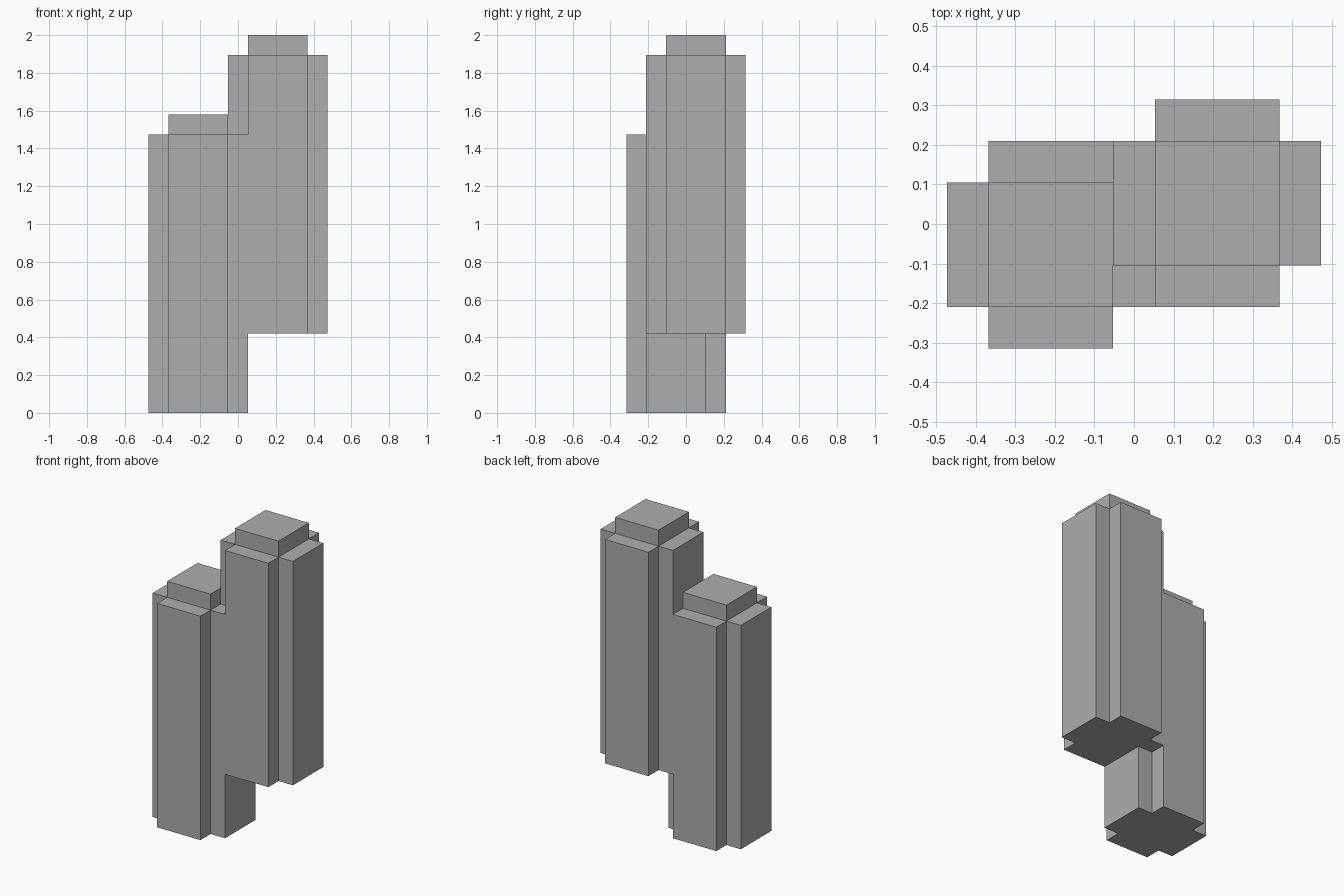
import bpy
import bmesh
from mathutils import Vector

cube = bpy.data.objects.get("Cube")
if cube:
    bpy.data.objects.remove(cube, do_unlink=True)

U = 2 / 19  # block unit: the whole model is 19 units tall

grey = bpy.data.materials.new("plain grey")
grey.use_nodes = True
colour = (0.42, 0.42, 0.42, 1)
grey.diffuse_color = colour
grey.node_tree.nodes["Principled BSDF"].inputs["Base Color"].default_value = colour


def add_column(name, x, y, base):
    """Cross-shaped column, 5 units across and 14 tall, with a raised square cap."""
    bm = bmesh.new()
    # Cross outline: a 4x4 grid of points without its corner cells
    steps = (-2.5, -1.5, 1.5, 2.5)
    grid = [[bm.verts.new(((x + a) * U, (y + b) * U, base * U)) for b in steps] for a in steps]
    for i in range(3):
        for j in range(3):
            if i == 1 or j == 1:
                bm.faces.new((grid[i][j], grid[i + 1][j], grid[i + 1][j + 1], grid[i][j + 1]))
    for corner in [v for v in bm.verts if not v.link_faces]:
        bm.verts.remove(corner)

    # Shaft, keeping the underside closed
    underside = bm.faces[:]
    shaft = bmesh.ops.extrude_face_region(bm, geom=underside, use_keep_orig=True)["geom"]
    bmesh.ops.translate(bm, vec=(0, 0, 14 * U), verts=[g for g in shaft if isinstance(g, bmesh.types.BMVert)])

    # Cap, raised from the middle of the top
    tops = [g for g in shaft if isinstance(g, bmesh.types.BMFace)]
    centre = Vector((x * U, y * U, (base + 14) * U))
    middle = min(tops, key=lambda f: (f.calc_center_median() - centre).length)
    cap = bmesh.ops.extrude_discrete_faces(bm, faces=[middle])["faces"][0]
    bmesh.ops.translate(bm, vec=(0, 0, U), verts=cap.verts[:])

    # Tidy the seams and flat faces
    bmesh.ops.remove_doubles(bm, verts=bm.verts[:], dist=0.0001)
    bmesh.ops.recalc_face_normals(bm, faces=bm.faces[:])
    mesh = bpy.data.meshes.new(name)
    bm.to_mesh(mesh)
    bm.free()
    mesh.materials.append(grey)
    column = bpy.data.objects.new(name, mesh)
    bpy.context.collection.objects.link(column)


add_column("lower_column", -2, -0.5, 0)
add_column("raised_column", 2, 0.5, 4)
